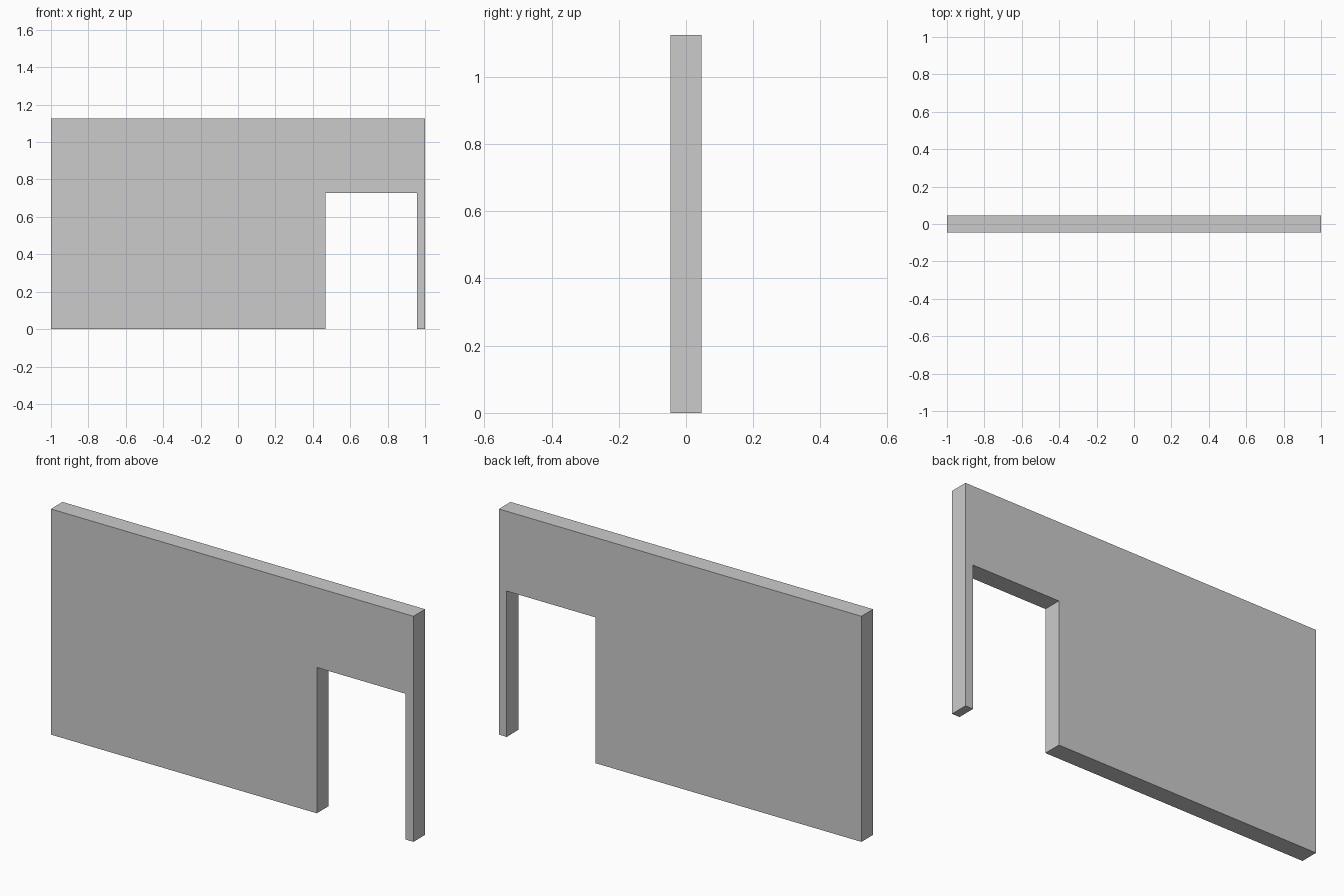
import bpy
import bmesh

if "Cube" in bpy.data.objects:
    bpy.data.objects.remove(bpy.data.objects["Cube"])

LEFT, RIGHT, TOP = -1.0, 1.0, 1.125
DOOR_LEFT, DOOR_RIGHT, DOOR_TOP = 0.467, 0.957, 0.727
THICKNESS = 0.092

# Wall outline seen from the front, with the doorway notched into the bottom edge
outline = [
    (LEFT, 0), (DOOR_LEFT, 0), (DOOR_LEFT, DOOR_TOP), (DOOR_RIGHT, DOOR_TOP),
    (DOOR_RIGHT, 0), (RIGHT, 0), (RIGHT, TOP), (LEFT, TOP),
]

# Extrude the outline from front to back
bm = bmesh.new()
front = bm.faces.new([bm.verts.new((x, -THICKNESS / 2, z)) for x, z in outline])
extruded = bmesh.ops.extrude_face_region(bm, geom=[front], use_keep_orig=True)
back_verts = [v for v in extruded["geom"] if isinstance(v, bmesh.types.BMVert)]
bmesh.ops.translate(bm, verts=back_verts, vec=(0, THICKNESS, 0))
bmesh.ops.recalc_face_normals(bm, faces=bm.faces)

# Wall with doorway
mesh = bpy.data.meshes.new("wall_with_doorway")
bm.to_mesh(mesh)
bm.free()
wall = bpy.data.objects.new("wall_with_doorway", mesh)
bpy.context.collection.objects.link(wall)
